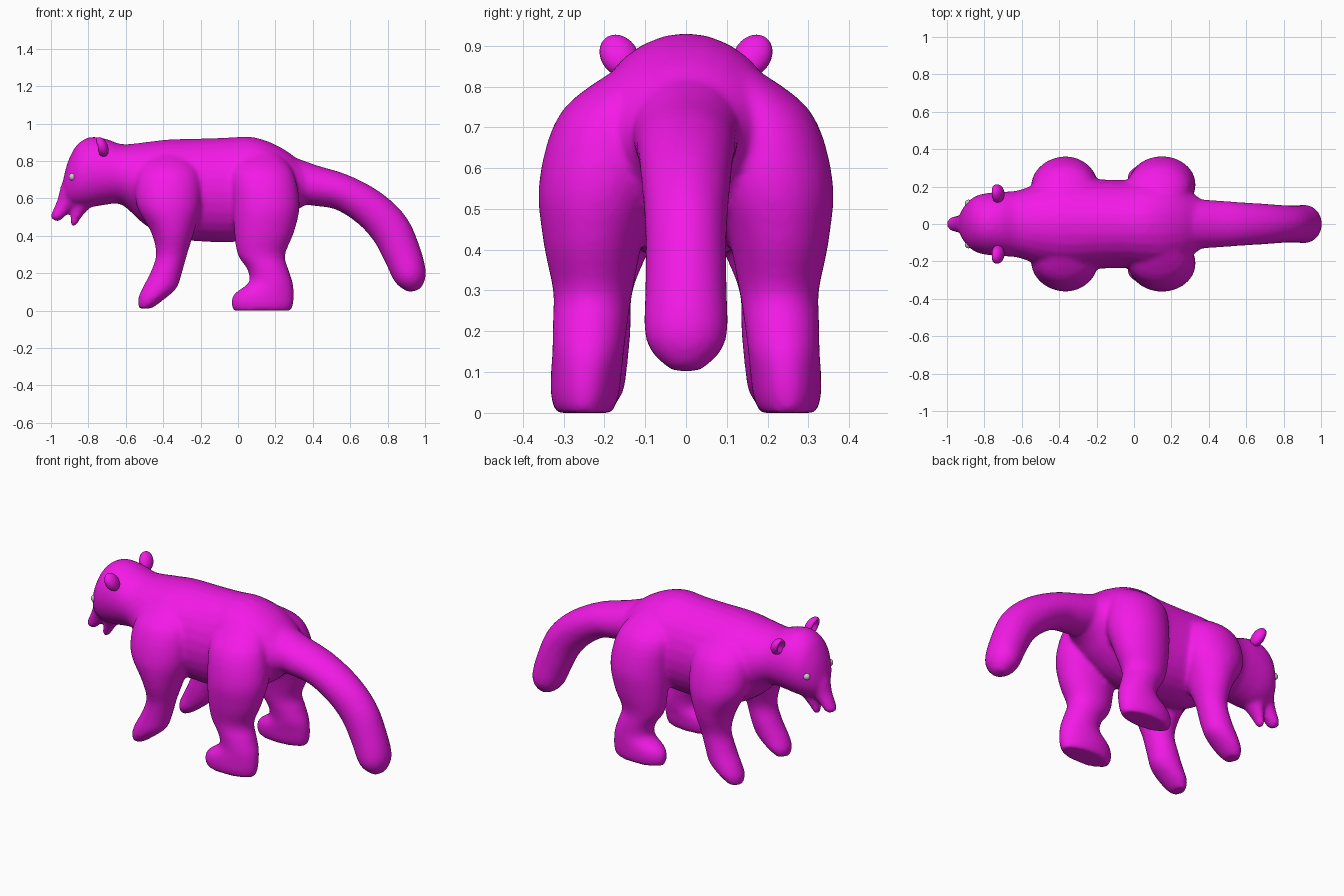
import bpy, bmesh, math
from mathutils import Vector

if "Cube" in bpy.data.objects:
    bpy.data.objects.remove(bpy.data.objects["Cube"])


def spline(rows, steps=4):
    """Catmull-Rom interpolation of rows of numbers."""
    out = []
    for i in range(len(rows) - 1):
        a, b = rows[max(i - 1, 0)], rows[i]
        c, d = rows[i + 1], rows[min(i + 2, len(rows) - 1)]
        for s in range(steps):
            t = s / steps
            out.append([0.5 * (2 * q + (r - p) * t + (2 * p - 5 * q + 4 * r - u) * t * t
                               + (3 * q - p - 3 * r + u) * t ** 3)
                        for p, q, r, u in zip(a, b, c, d)])
    return out + [list(rows[-1])]


def loft(bm, rows, plane=None, n=28):
    """Closed tube; rows are x, y, z, radius in the xz plane, radius along y."""
    pts = spline(rows)
    rings = []
    for i, (x, y, z, r, ry) in enumerate(pts):
        if plane:
            up = Vector(plane)
        else:
            p, q = pts[max(i - 1, 0)], pts[min(i + 1, len(pts) - 1)]
            up = Vector((p[2] - q[2], 0, q[0] - p[0])).normalized()
        rings.append([bm.verts.new(Vector((x, y, z)) + up * (r * math.cos(2 * math.pi * k / n))
                                   + Vector((0, ry * math.sin(2 * math.pi * k / n), 0)))
                      for k in range(n)])
    for a, b in zip(rings, rings[1:]):
        for k in range(n):
            bm.faces.new((a[k], a[(k + 1) % n], b[(k + 1) % n], b[k]))
    bm.faces.new(rings[0])
    bm.faces.new(rings[-1])


def finish(bm, name, mat=None):
    bmesh.ops.recalc_face_normals(bm, faces=bm.faces)
    for f in bm.faces:
        f.smooth = True
    me = bpy.data.meshes.new(name)
    bm.to_mesh(me)
    bm.free()
    ob = bpy.data.objects.new(name, me)
    bpy.context.collection.objects.link(ob)
    if mat:
        me.materials.append(mat)
    return ob


fur = bpy.data.materials.new("magenta")
fur.diffuse_color = (0.9, 0.01, 0.8, 1)
fur.use_nodes = True
fur.node_tree.nodes["Principled BSDF"].inputs["Base Color"].default_value = fur.diffuse_color

bm = bmesh.new()

# torso, neck and head: x, top z, bottom z, half width
profile = [(-0.935, .70, .60, .04), (-0.915, .78, .575, .085), (-0.885, .85, .56, .12),
           (-0.85, .897, .553, .148), (-0.79, .928, .552, .165), (-0.71, .92, .565, .172),
           (-0.62, .89, .565, .18), (-0.5, .90, .46, .22), (-0.37, .915, .39, .25),
           (-0.2, .92, .37, .24), (-0.05, .925, .365, .235), (0.06, .93, .38, .245),
           (0.16, .905, .42, .245), (0.25, .86, .48, .21), (0.32, .81, .54, .16),
           (0.39, .77, .58, .11)]
loft(bm, [(x, 0, (t + b) / 2, (t - b) / 2, w) for x, t, b, w in profile], (0, 0, 1))

# tail
loft(bm, [(.2, 0, .73, .12, .14), (.38, 0, .675, .11, .13), (.55, 0, .635, .098, .118),
          (.7, 0, .55, .103, .108), (.81, 0, .44, .108, .1), (.875, 0, .31, .102, .1),
          (.915, 0, .2, .092, .102), (.932, 0, .145, .07, .08), (.942, 0, .105, .03, .035)])

# open snout and lower jaw
loft(bm, [(-.83, 0, .70, .09, .09), (-.88, 0, .64, .075, .075), (-.92, 0, .577, .05, .052),
          (-.955, 0, .525, .037, .042), (-.975, 0, .497, .03, .036), (-.982, 0, .484, .018, .022)])
loft(bm, [(-.79, 0, .64, .06, .09), (-.838, 0, .565, .045, .06), (-.865, 0, .505, .027, .04),
          (-.878, 0, .47, .02, .03), (-.885, 0, .452, .01, .015)])

# legs
front_leg = [(-.37, .10, .84, .09, .07), (-.37, .175, .74, .165, .13), (-.37, .21, .57, .175, .15),
             (-.35, .215, .42, .115, .13), (-.355, .22, .30, .083, .09), (-.385, .22, .2, .085, .085),
             (-.42, .225, .12, .092, .082), (-.465, .225, .06, .07, .075), (-.495, .225, .012, .035, .05)]
hind_leg = [(.12, .09, .85, .09, .07), (.13, .18, .74, .165, .125), (.15, .21, .57, .18, .15),
            (.14, .228, .42, .16, .122), (.125, .228, .3, .127, .098), (.16, .235, .22, .11, .092),
            (.175, .24, .15, .118, .088), (.14, .245, .09, .16, .087), (.13, .248, .04, .167, .083),
            (.13, .25, 0, .155, .07)]
for side in (1, -1):
    for leg in (front_leg, hind_leg):
        loft(bm, [(x, side * y, z, rx, ry) for x, y, z, rx, ry in leg], (1, 0, 0))

# blend all limbs into one smooth skin
body = finish(bm, "body", fur)
rm = body.modifiers.new("blend", 'REMESH')
rm.mode = 'VOXEL'
rm.voxel_size = 0.012
rm.use_smooth_shade = True
sm = body.modifiers.new("soften", 'SMOOTH')
sm.factor = 0.5
sm.iterations = 8

for side, label in ((1, "left"), (-1, "right")):
    # cupped ear with the hollow facing forward
    bm = bmesh.new()
    bmesh.ops.create_uvsphere(bm, u_segments=24, v_segments=16, radius=1)
    for v in bm.verts:
        x, y, z = v.co
        if x < 0:
            x += 1.1 * max(0, 1 - (y * y + z * z) / 0.6)
        v.co = (-.73 + .036 * x - .012 * z, side * (.163 + .048 * y + .01 * z), .875 + .052 * z)
    finish(bm, label + "_ear", fur)

    # grey eye
    bm = bmesh.new()
    bmesh.ops.create_uvsphere(bm, u_segments=16, v_segments=12, radius=.02)
    bmesh.ops.translate(bm, verts=bm.verts, vec=(-.885, side * .11, .715))
    finish(bm, label + "_eye")
